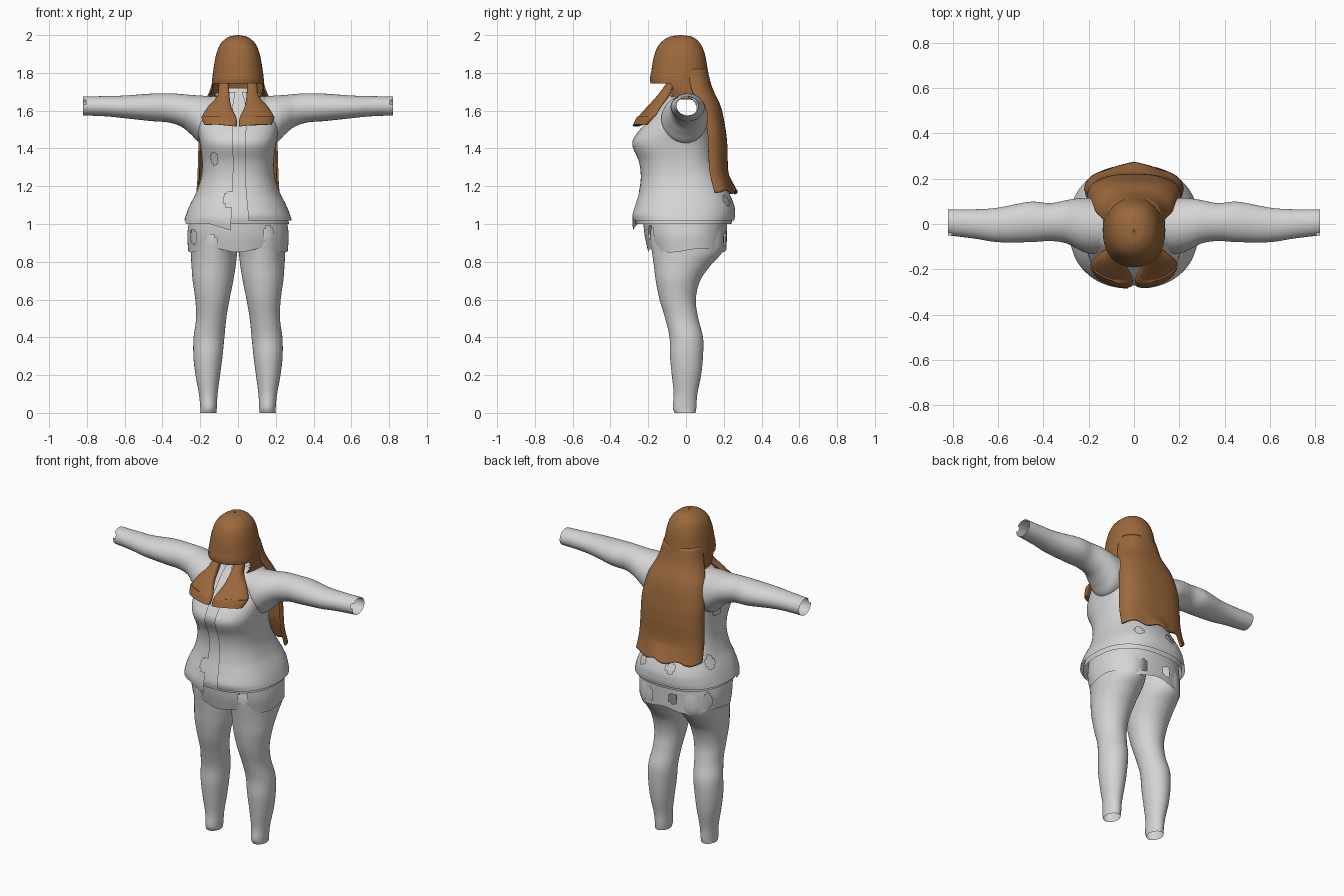
import bpy, bmesh, math
from mathutils import Vector

cube = bpy.data.objects.get("Cube")
if cube:
    bpy.data.objects.remove(cube, do_unlink=True)


def material(name, rgb):
    m = bpy.data.materials.new(name)
    m.use_nodes = True
    m.diffuse_color = (*rgb, 1)
    m.node_tree.nodes["Principled BSDF"].inputs["Base Color"].default_value = (*rgb, 1)
    return m


GREY = material("light grey cloth", (0.66, 0.66, 0.66))
BROWN = material("brown hair", (0.33, 0.14, 0.045))


def smooth_keys(keys, sub):
    """Catmull-Rom interpolation through the key sections."""
    v = [Vector(k) for k in keys]
    v = [2 * v[0] - v[1]] + v + [2 * v[-1] - v[-2]]
    out = []
    for a, b, c, d in zip(v, v[1:], v[2:], v[3:]):
        for i in range(sub):
            t = i / sub
            out.append(0.5 * (2 * b + (c - a) * t + (2 * a - 5 * b + 4 * c - d) * t * t
                              + (3 * b - a - 3 * c + d) * t ** 3))
    return out + [v[-2]]


def loft(name, mat, keys, axis="z", side=1, seg=64, sub=6, power=2.0,
         arc=(0, 360), shrink=0, warp=None, keep=None, cap=False, thick=0):
    """Skin oval sections (position, low/high, low/high) along an axis."""
    bm = bmesh.new()
    closed = arc[1] - arc[0] >= 360
    count = seg if closed else seg + 1
    rings = []
    for t, alo, ahi, blo, bhi in smooth_keys(keys, sub):
        ring = []
        for i in range(count):
            ang = math.radians(arc[0] + (arc[1] - arc[0]) * i / seg)
            c, s = math.cos(ang), math.sin(ang)
            a = (alo + ahi) / 2 + ((ahi - alo) / 2 - shrink) * math.copysign(abs(c) ** (2 / power), c)
            b = (blo + bhi) / 2 + ((bhi - blo) / 2 - shrink) * math.copysign(abs(s) ** (2 / power), s)
            p = Vector((a, b, t)) if axis == "z" else Vector((t, a, b))
            if warp:
                p = warp(p)
            p.x *= side
            ring.append(bm.verts.new(p))
        rings.append(ring)
    for lo, hi in zip(rings, rings[1:]):
        for i in range(seg):
            j = (i + 1) % count
            bm.faces.new((lo[i], lo[j], hi[j], hi[i]))
    if cap:
        bm.faces.new(rings[0])
        bm.faces.new(rings[-1])
    if keep:
        gone = [f for f in bm.faces if not keep(f.calc_center_median())]
        bmesh.ops.delete(bm, geom=gone, context="FACES")
    bmesh.ops.recalc_face_normals(bm, faces=bm.faces)
    mesh = bpy.data.meshes.new(name)
    bm.to_mesh(mesh)
    bm.free()
    mesh.materials.append(mat)
    ob = bpy.data.objects.new(name, mesh)
    bpy.context.collection.objects.link(ob)
    if thick:
        mod = ob.modifiers.new("thickness", "SOLIDIFY")
        mod.thickness = thick
    bpy.ops.object.select_all(action="DESELECT")
    ob.select_set(True)
    bpy.context.view_layer.objects.active = ob
    bpy.ops.object.shade_smooth_by_angle(angle=math.radians(50))
    return ob


def outside_tears(p, tears):
    return all(((p.x - x) / 0.025) ** 2 + ((p.y - y) / 0.03) ** 2 + ((p.z - z) / r) ** 2 > 1
               for x, y, z, r in tears)


def outside_sleeve(p):
    return abs(p.x) < 0.09 or p.y ** 2 + (p.z - 1.61) ** 2 > 0.058 ** 2


def sym(rows):
    return [(z, -w, w, lo, hi) for z, w, lo, hi in rows]


# Torso: undershirt and open jacket
torso = sym([(1.72, .075, -.08, .07), (1.68, .13, -.10, .09), (1.64, .19, -.13, .11),
             (1.55, .215, -.20, .13), (1.48, .21, -.26, .135), (1.42, .20, -.285, .14),
             (1.33, .19, -.25, .15), (1.25, .195, -.24, .18), (1.17, .22, -.25, .225),
             (1.10, .255, -.27, .255), (1.04, .275, -.285, .26), (1.0, .285, -.28, .255)])
loft("undershirt", GREY, torso, power=2.4, shrink=0.014, keep=outside_sleeve)


def hem(p):
    low = max(0, (1.1 - p.z) / 0.1)
    if p.x < 0 and p.y < -0.1:
        p.z -= 0.045 * low * max(0, 1 + p.x / 0.15)
    else:
        p.z += 0.018 * low
    return p


jacket_tears = [(-.22, .08, 1.15, .06), (-.2, -.02, 1.42, .025), (-.13, -.23, 1.34, .035),
                (-.05, -.26, 1.13, .05), (-.06, .24, 1.13, .035), (.14, .21, 1.12, .03)]
loft("jacket", GREY, torso, power=2.4, seg=110, sub=8, arc=(278, 625), warp=hem,
     keep=lambda p: p.z < 1.70 and outside_sleeve(p) and outside_tears(p, jacket_tears))


# Short skirt with a wavy hem
def wave(p):
    ang = math.atan2(p.y, p.x)
    p.z += 0.010 * math.sin(5 * ang) * max(0, (1 - p.z) / 0.14)
    return p


skirt_tears = [(-.14, -.19, .91, .04), (.16, -.18, .95, .045), (-.24, -.12, .93, .04),
               (-.23, .12, .93, .05), (.10, .2, .92, .04), (-.06, .21, .93, .035)]
loft("skirt", GREY, sym([(1.06, .25, -.23, .22), (.95, .268, -.22, .217), (.86, .264, -.20, .215)]),
     power=2.3, seg=110, sub=10, warp=wave, keep=lambda p: outside_tears(p, skirt_tears))

# Legs and sleeves, one per side
leg = [(0.0, .115, .20, -.06, .05), (.03, .112, .20, -.07, .055), (.1, .108, .207, -.065, .06),
       (.2, .095, .225, -.075, .08), (.3, .082, .236, -.085, .09), (.4, .072, .235, -.087, .09),
       (.5, .062, .222, -.11, .065), (.6, .045, .226, -.14, .052), (.7, .025, .24, -.16, .075),
       (.78, .012, .246, -.17, .13), (.85, .004, .25, -.18, .19), (.93, -.01, .25, -.19, .20),
       (1.02, -.02, .24, -.18, .19)]
sleeve = [(.13, -.13, .11, 1.43, 1.675), (.20, -.13, .115, 1.43, 1.68), (.25, -.11, .113, 1.475, 1.683),
          (.30, -.085, .105, 1.515, 1.688), (.37, -.075, .092, 1.538, 1.692),
          (.46, -.08, .098, 1.545, 1.69), (.60, -.08, .072, 1.56, 1.68),
          (.70, -.065, .065, 1.57, 1.677), (.82, -.05, .065, 1.575, 1.675)]


def cuff_notch(p):
    return not (abs(p.x) > 0.80 and p.y < 0 and 1.63 < p.z < 1.655)


for label, side in (("left", 1), ("right", -1)):
    loft(label + "_leg", GREY, leg, side=side, seg=48)
    loft(label + "_sleeve", GREY, sleeve, axis="x", side=side, seg=48, sub=8, keep=cuff_notch)

# Hair cap with a fringe over the face
cap_rows = sym([(2.0, .004, -.035, -.025), (1.99, .05, -.09, .035), (1.955, .092, -.138, .075),
                (1.90, .115, -.166, .10), (1.82, .13, -.182, .115), (1.745, .138, -.187, .13),
                (1.66, .135, -.13, .16)])
loft("hair_cap", BROWN, cap_rows, power=2.2, sub=8,
     keep=lambda p: p.z > 1.745 or p.y > -0.075)


# Long hair down the back
def ragged(p):
    low = max(0, (1.26 - p.z) / 0.09)
    p.z += 0.010 * low * math.sin(45 * p.x)
    p.y += 0.025 * low * max(0, 1 - abs(p.x) / 0.12)
    return p


back_rows = sym([(1.82, .12, -.10, .112), (1.72, .145, -.10, .14), (1.62, .185, -.05, .185),
                 (1.5, .205, .0, .21), (1.4, .21, .0, .22), (1.3, .213, .01, .222),
                 (1.24, .215, .02, .232), (1.17, .22, .04, .25)])
loft("back_hair", BROWN, back_rows, power=2.5, arc=(2, 178), warp=ragged, thick=0.01)

# Two locks resting on the chest
lock = [(1.76, .05, .10, -.10, -.06), (1.68, .045, .11, -.16, -.10), (1.62, .035, .16, -.215, -.16),
        (1.56, .008, .192, -.265, -.21), (1.515, .006, .178, -.287, -.24)]


def drape(p):
    p.y += 1.6 * p.x ** 2
    if p.z < 1.56:
        p.z += 0.012 * math.sin(12 * p.x)
    return p


for label, side in (("left", 1), ("right", -1)):
    loft(label + "_front_lock", BROWN, lock, side=side, seg=32, power=2.8, warp=drape, cap=True)
